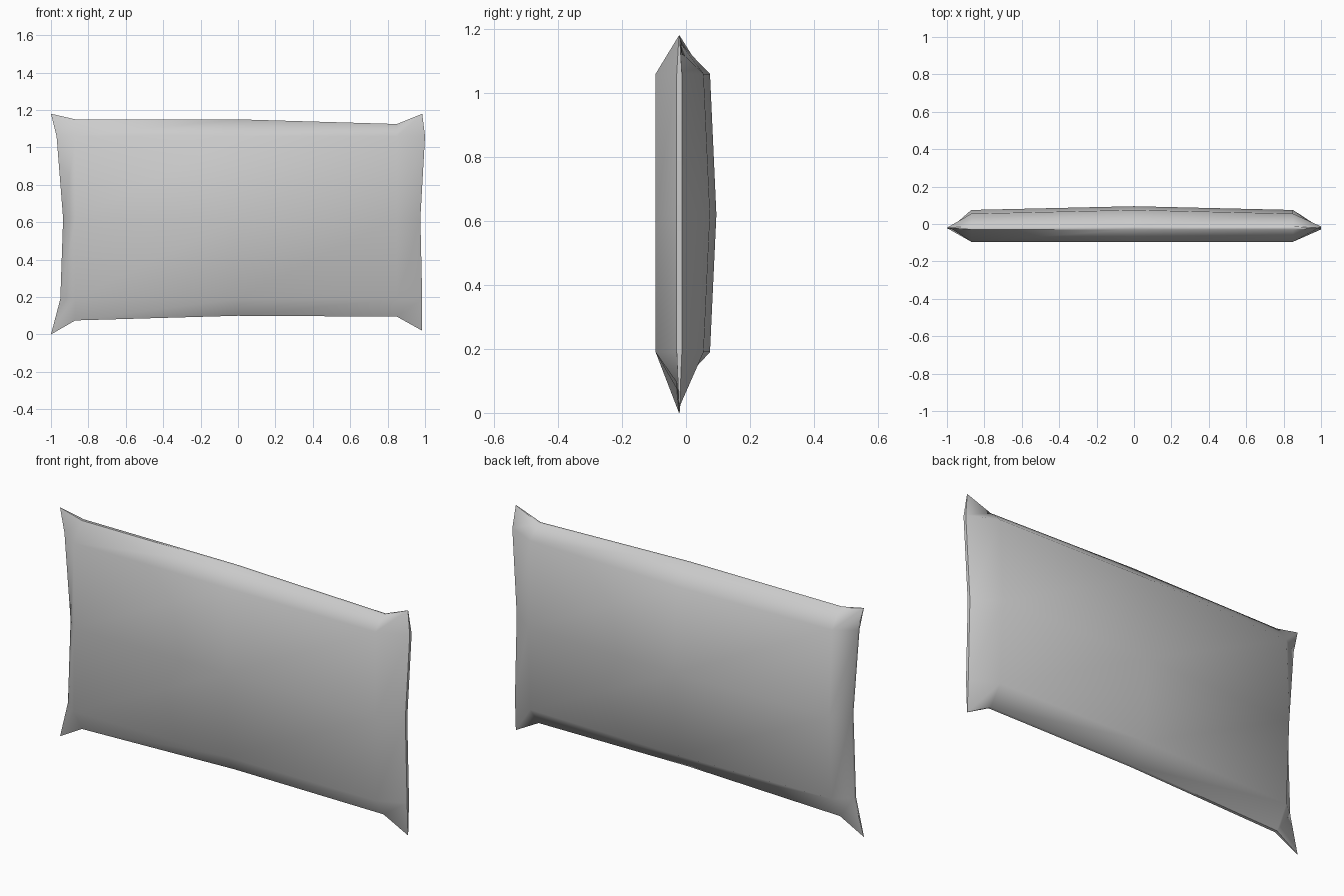
import bpy, bmesh, math

if "Cube" in bpy.data.objects:
    bpy.data.objects.remove(bpy.data.objects["Cube"])

# Seam outline as a 5x5 grid: edge heights / edge widths
XS = [-1.0, -0.87, 0.0, 0.85, 0.985]
ZS = [0.0, 0.19, 0.62, 1.06, 1.18]
BOTTOM = [0.0, 0.075, 0.10, 0.095, 0.02]
TOP = [1.18, 1.15, 1.15, 1.125, 1.18]
LEFT = [-1.0, -0.95, -0.935, -0.97, -1.0]
RIGHT = [0.985, 0.985, 0.975, 1.0, 0.985]
SEAM_Y = -0.021


def cushion_point(i, j, back):
    """Position of grid point in column i, row j on the front or back panel."""
    x = LEFT[j] if i == 0 else RIGHT[j] if i == 4 else XS[i]
    z = BOTTOM[i] if j == 0 else TOP[i] if j == 4 else ZS[j]
    on_side, on_end = i in (0, 4), j in (0, 4)
    if on_side or on_end:
        half = 0.001 if on_side and on_end else 0.008
        y = SEAM_Y + (half if back else -half)
    elif back:
        y = 0.055 + 0.02 * ((i == 2) + (j == 2))
    else:
        y = -0.095
    return x, y, z


bm = bmesh.new()

# Front and back panels
panels = []
for back in (False, True):
    g = [[bm.verts.new(cushion_point(i, j, back)) for j in range(5)] for i in range(5)]
    for i in range(4):
        for j in range(4):
            quad = [g[i][j], g[i + 1][j], g[i + 1][j + 1], g[i][j + 1]]
            bm.faces.new(quad[::-1] if back else quad)
    panels.append(g)

# Narrow seam strip round the rim
ring = ([(i, 0) for i in range(4)] + [(4, j) for j in range(4)]
        + [(i, 4) for i in range(4, 0, -1)] + [(0, j) for j in range(4, 0, -1)])
front, rear = panels
for (a, b), (c, d) in zip(ring, ring[1:] + ring[:1]):
    bm.faces.new([front[c][d], front[a][b], rear[a][b], rear[c][d]])

bmesh.ops.recalc_face_normals(bm, faces=bm.faces)
mesh = bpy.data.meshes.new("pillow")
bm.to_mesh(mesh)
bm.free()
pillow = bpy.data.objects.new("pillow", mesh)
bpy.context.collection.objects.link(pillow)

# Soft panels, crisp seam
bpy.context.view_layer.objects.active = pillow
pillow.select_set(True)
bpy.ops.object.shade_smooth_by_angle(angle=math.radians(50))
